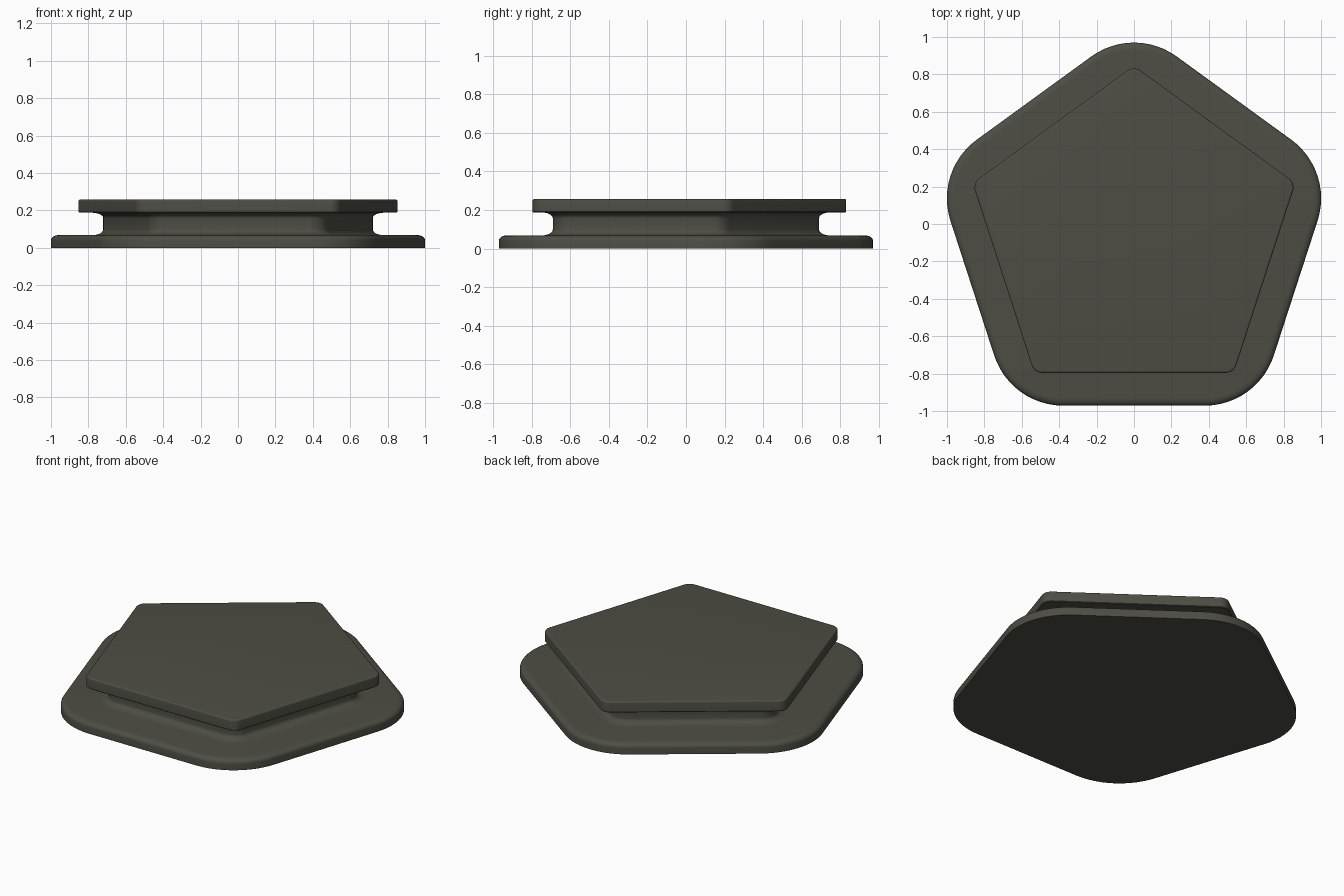
import bpy, bmesh
from math import sin, cos, pi, radians

if "Cube" in bpy.data.objects:
    bpy.data.objects.remove(bpy.data.objects["Cube"])

CY = -0.062          # pentagon centre in y
ARC = 12             # segments per rounded corner


def ring(core, rad, z):
    """Pentagon (point to the back) of circumradius core, rounded by rad."""
    pts = []
    for k in range(5):
        a = pi / 2 + k * 2 * pi / 5
        for i in range(ARC + 1):
            t = a - pi / 5 + (2 * pi / 5) * i / ARC
            pts.append((core * cos(a) + rad * cos(t),
                        CY + core * sin(a) + rad * sin(t), z))
    return pts


def quarter(cx, cz, rx, rz, a0, a1, n=6):
    """Elliptical arc in the (offset, z) profile."""
    return [(cx + rx * cos(radians(a0 + (a1 - a0) * i / n)),
             cz + rz * sin(radians(a0 + (a1 - a0) * i / n))) for i in range(n + 1)]


# Base flange and waist share one core pentagon
B = 0.644
profile = [(B, 0.388, 0.0)]
profile += [(B, r, z) for r, z in quarter(0.348, 0.040, 0.040, 0.028, 0, 90)]
profile += [(B, r, z) for r, z in quarter(0.168, 0.098, 0.060, 0.030, 270, 180)]
profile += [(B, r, z) for r, z in quarter(0.168, 0.158, 0.060, 0.030, 180, 90)]
# Upper plate has sharper corners
P = 0.833
profile += [(P, 0.056, 0.188), (P, 0.060, 0.192)]
profile += [(P, r, z) for r, z in quarter(0.050, 0.248, 0.010, 0.010, 0, 90, 4)]

# Loft the rings into one closed body
bm = bmesh.new()
rings = [[bm.verts.new(p) for p in ring(*s)] for s in profile]
n = len(rings[0])
for a, b in zip(rings, rings[1:]):
    for i in range(n):
        j = (i + 1) % n
        bm.faces.new((a[i], a[j], b[j], b[i]))
bm.faces.new(rings[0][::-1])
bm.faces.new(rings[-1])
bmesh.ops.recalc_face_normals(bm, faces=bm.faces)
mesh = bpy.data.meshes.new("pentagon_pedestal")
bm.to_mesh(mesh)
bm.free()
obj = bpy.data.objects.new("pentagon_pedestal", mesh)
bpy.context.collection.objects.link(obj)

# Dark olive grey finish
mat = bpy.data.materials.new("dark_olive")
mat.diffuse_color = (0.075, 0.075, 0.058, 1)
mat.use_nodes = True
mat.node_tree.nodes["Principled BSDF"].inputs["Base Color"].default_value = mat.diffuse_color
mesh.materials.append(mat)

bpy.context.view_layer.objects.active = obj
obj.select_set(True)
bpy.ops.object.shade_smooth_by_angle(angle=radians(30))
